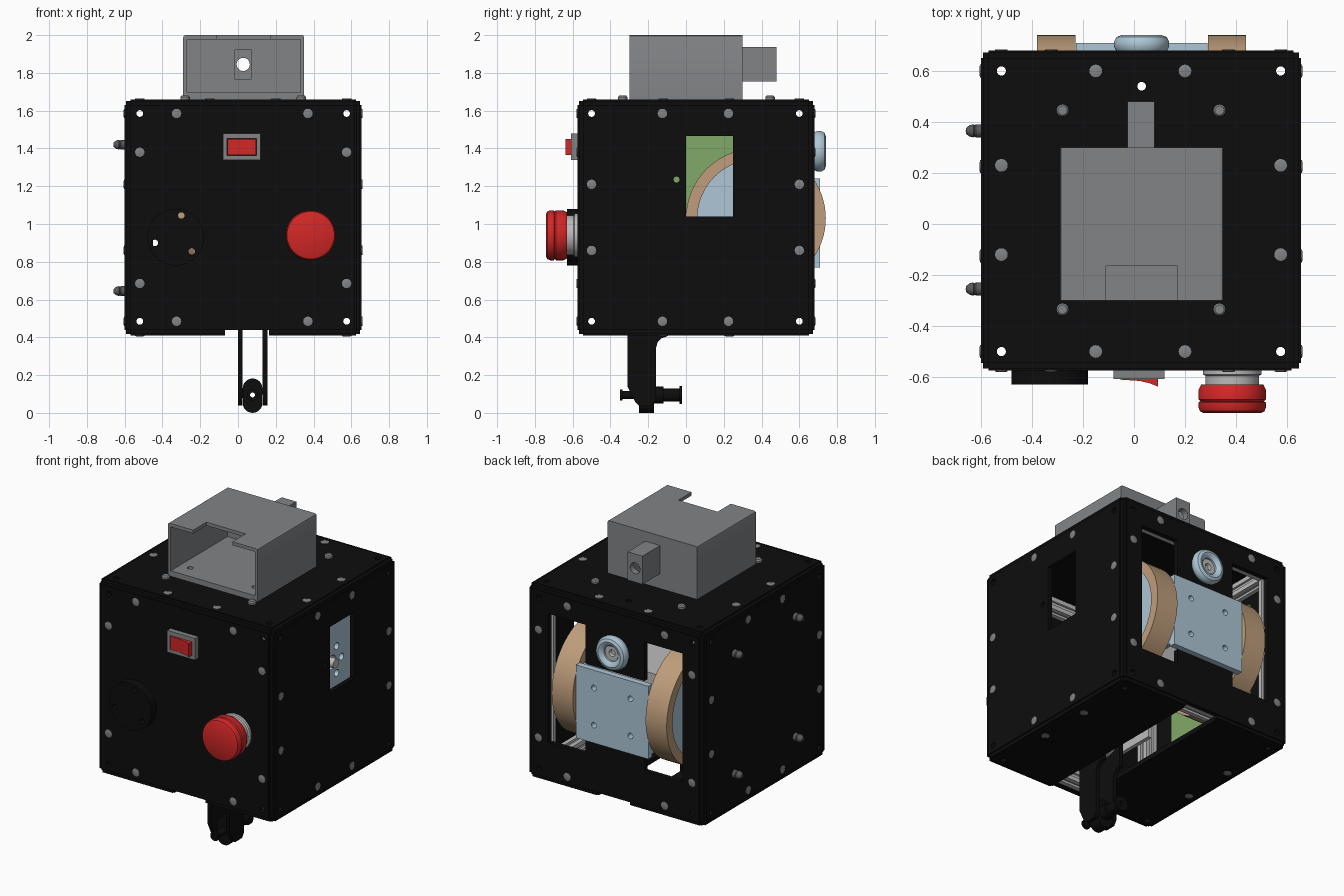
import bpy, bmesh
from math import sin, cos, pi, radians
from mathutils import Matrix

if "Cube" in bpy.data.objects:
    bpy.data.objects.remove(bpy.data.objects["Cube"])


def mat(name, r, g, b):
    m = bpy.data.materials.new(name)
    m.diffuse_color = (r, g, b, 1)
    m.use_nodes = True
    m.node_tree.nodes["Principled BSDF"].inputs["Base Color"].default_value = m.diffuse_color
    return m


BLACK = mat("black", .004, .004, .004)
RED = mat("red", .65, .02, .02)
TAN = mat("tan", .52, .34, .2)
BLUE = mat("pale_blue", .42, .57, .67)
GREEN = mat("green", .22, .4, .14)
GREY = mat("grey", .22, .23, .24)
DARK = mat("dark_grey", .1, .1, .1)
STEEL = mat("steel", .5, .5, .5)

# local (u, v, depth) -> world: x uses (y,z), y uses (x,z), z uses (x,y)
AXES = {'x': ((0, 0, 1), (1, 0, 0), (0, 1, 0)),
        'y': ((1, 0, 0), (0, 0, 1), (0, 1, 0)),
        'z': ((1, 0, 0), (0, 1, 0), (0, 0, 1))}


def finish(name, bm, axis, material):
    bm.transform(Matrix(AXES[axis]).to_4x4())
    bmesh.ops.remove_doubles(bm, verts=bm.verts, dist=1e-5)
    bmesh.ops.recalc_face_normals(bm, faces=bm.faces)
    for f in bm.faces:
        f.smooth = True
    me = bpy.data.meshes.new(name)
    bm.to_mesh(me)
    bm.free()
    me.set_sharp_from_angle(angle=radians(32))
    me.materials.append(material)
    ob = bpy.data.objects.new(name, me)
    bpy.context.collection.objects.link(ob)
    return ob


def rect(u0, v0, u1, v1):
    return [(u0, v0), (u1, v0), (u1, v1), (u0, v1)]


def circle(u, v, r, n=24):
    return [(u + r * cos(2 * pi * i / n), v + r * sin(2 * pi * i / n)) for i in range(n)]


def plate(name, axis, a, b, loops, material):
    """Extrude an outline with holes from a to b along an axis."""
    cu = bpy.data.curves.new(name, 'CURVE')
    cu.dimensions, cu.fill_mode, cu.extrude = '2D', 'BOTH', abs(b - a) / 2
    for pts in loops:
        s = cu.splines.new('POLY')
        s.points.add(len(pts) - 1)
        for p, (u, v) in zip(s.points, pts):
            p.co = (u, v, 0, 1)
        s.use_cyclic_u = True
    tmp = bpy.data.objects.new(name + "_curve", cu)
    bpy.context.collection.objects.link(tmp)
    dg = bpy.context.evaluated_depsgraph_get()
    me = bpy.data.meshes.new_from_object(tmp.evaluated_get(dg))
    bm = bmesh.new()
    bm.from_mesh(me)
    bpy.data.objects.remove(tmp)
    bpy.data.curves.remove(cu)
    bpy.data.meshes.remove(me)
    bm.transform(Matrix.Translation((0, 0, (a + b) / 2)))
    return finish(name, bm, axis, material)


def lathe(name, axis, u, v, profile, material, n=40):
    """Revolve (radius, depth) points about an axis through (u, v)."""
    bm = bmesh.new()
    vs = [bm.verts.new((r, 0, t)) for r, t in profile]
    es = [bm.edges.new(p) for p in zip(vs, vs[1:])]
    bmesh.ops.spin(bm, geom=vs + es, axis=(0, 0, 1), cent=(0, 0, 0), angle=2 * pi, steps=n)
    bm.transform(Matrix.Translation((u, v, 0)))
    return finish(name, bm, axis, material)


def screws(name, axis, face, out, pts, h=.005):
    for u, v in pts:
        lathe(name, axis, u, v, [(.025, face), (.025, face + out * h * .6), (.018, face + out * h),
                                 (0, face + out * h)], GREY, 16)


# panel spans and the centre lines of the inner frame
X, Y, Z = (-.6, .655), (-.575, .68), (.41, 1.66)
XI, YI, ZI = (-.57, .625), (-.545, .65), (.44, 1.63)
FX, FY, FZ = (-.52, .575), (-.5, .6), (.485, 1.585)


def corners(us, vs):
    return [circle(u, v, .018) for u in us for v in vs]


# front and back panels
ports = [(-.3, 1.045), (-.44, .9), (-.245, .855)]
front = [rect(XI[0], ZI[0], XI[1] - .008, ZI[1])] + corners(FX, FZ)
plate("front_panel", 'y', Y[0], YI[0], front + [circle(u, v, .017) for u, v in ports], BLACK)
h_cut = [(-.45, .67), (-.18, .67), (-.18, .765), (.24, .765), (.24, .67), (.51, .67),
         (.51, 1.5), (.24, 1.5), (.24, 1.25), (-.18, 1.25), (-.18, 1.5), (-.45, 1.5)]
plate("back_panel", 'y', YI[1], Y[1], [rect(XI[0], ZI[0], XI[1], ZI[1])] + corners(FX, FZ) + [h_cut], BLACK)
fs = [(x, z) for x in (-.325, .37) for z in FZ] + [(x, z) for x in FX for z in (.685, 1.38)]
screws("front_screw", 'y', Y[0], -1, fs)
screws("back_screw", 'y', Y[1], 1, fs)

# side panels, window on the right
side = [rect(YI[0], ZI[0], YI[1], ZI[1])] + corners(FY, FZ)
plate("left_panel", 'x', X[0], XI[0], side, BLACK)
plate("right_panel", 'x', XI[1], X[1], side + [rect(0, 1.04, .25, 1.465), circle(-.05, 1.235, .016)], BLACK)
ss = [(y, z) for y in (-.125, .225) for z in FZ] + [(y, z) for y in FY for z in (.86, 1.21)]
screws("left_screw", 'x', X[0], -1, ss)
screws("right_screw", 'x', X[1], 1, ss)

# top panel and two-piece bottom panel with a slot for the arm
plate("top_panel", 'z', ZI[1], Z[1], [rect(XI[0], YI[0], XI[1], YI[1])] + corners(FX, FY)
      + [circle(.03, .54, .017)], BLACK)
screws("top_screw", 'z', Z[1], 1, [(x, y) for x in (-.15, .2) for y in FY] + [(x, y) for x in FX for y in (-.12, .23)])
screws("top_bolt", 'z', Z[1], 1, [(x, y) for x in (-.28, .335) for y in (-.335, .445)], .02)
for fx, a, b in ((FX[0], XI[0], -.07), (FX[1], .165, XI[1])):
    plate("bottom_panel", 'z', Z[0], ZI[0], [rect(a, YI[0], b, YI[1])] + corners([fx], FY), BLACK)
    screws("bottom_screw", 'z', Z[0], -1, [(fx, -.12), (fx, .23)])

# black edge strips between panels
for i in (0, 1):
    for j in (0, 1):
        def strip(A, AI, k):
            return sorted((AI[k], A[k] + (.008 if k == 0 else -.008)))
        xs, ys, ys2, zs = strip(X, XI, i), strip(Y, YI, i), strip(Y, YI, j), strip(Z, ZI, j)
        plate("upright_edge", 'z', *ZI, [rect(xs[0], ys2[0], xs[1], ys2[1])], BLACK)
        plate("side_edge", 'y', *YI, [rect(xs[0], zs[0], xs[1], zs[1])], BLACK)
        for a, b in ([XI] if j else [(XI[0], -.07), (.165, XI[1])]):
            plate("cross_edge", 'x', a, b, [rect(ys[0], zs[0], ys[1], zs[1])], BLACK)


# slotted hollow frame bars
def bar(axis, a, b, u, v):
    quarter, out = [(.04, .04), (.012, .04), (.012, .026), (-.012, .026), (-.012, .04)], []
    for k in range(4):
        c, s = (1, 0, -1, 0)[k], (0, 1, 0, -1)[k]
        out += [(u + c * p - s * q, v + s * p + c * q) for p, q in quarter]
    plate("frame_bar", axis, a, b, [out, circle(u, v, .018, 16)], STEEL)


for i in (0, 1):
    for j in (0, 1):
        bar('x', FX[0] + .042, FX[1] - .042, FY[i], FZ[j])
        bar('y', FY[0] + .042, FY[1] - .042, FX[i], FZ[j])
        bar('z', FZ[0] + .042, FZ[1] - .042, FX[i], FY[j])

# socket disc, rocker switch and stop button on the front
plate("socket_disc", 'y', -.63, Y[0], [circle(-.33, .93, .15, 48)] + [circle(u, v, .017) for u, v in ports], BLACK)
plate("switch_bezel", 'y', -.608, Y[0], [rect(-.08, 1.34, .12, 1.48), rect(-.058, 1.362, .098, 1.453)], GREY)
plate("switch_rocker", 'z', 1.365, 1.45, [[(-.055, -.58), (.095, -.58), (.095, -.638), (.06, -.624),
                                           (.02, -.615), (-.055, -.61)]], RED)
lathe("stop_button_base", 'y', .385, .94, [(.115, -.575), (.115, -.59), (.105, -.595), (.105, -.635)], STEEL)
lathe("stop_button", 'y', .385, .94, [(0, -.74), (.115, -.74), (.126, -.734), (.132, -.72), (.132, -.70), (.125, -.695),
                                      (.132, -.688), (.132, -.65), (.122, -.63), (0, -.63)], RED, 56)

# open-fronted housing on top, notched roof and hollow rear stub
plate("housing_floor", 'z', 1.66, 1.695, [rect(-.27, -.3, .33, .28), circle(-.2, -.2, .018), circle(.26, -.2, .018)], GREY)
plate("housing_roof", 'z', 1.978, 2, [[(-.28, -.3), (-.11, -.3), (-.11, -.165), (.17, -.165), (.17, -.3),
                                       (.34, -.3), (.34, .28), (-.28, .28)]], GREY)
for s in (1, -1):
    prof = [(.30, 1.66), (.32, 1.66), (.32, 1.988), (.317, 1.996), (.31, 2), (.30, 2)]
    plate("housing_side", 'y', -.3, .3, [[(.03 + s * u, v) for u, v in prof]], GREY)
plate("housing_back", 'y', .278, .3, [rect(-.27, 1.66, .33, 2), rect(-.015, 1.765, .07, 1.925)], GREY)
plate("stub_sleeve", 'y', .3, .44, [rect(-.025, 1.755, .08, 1.937), rect(-.015, 1.765, .07, 1.925)], GREY)
plate("stub_end", 'y', .44, .48, [rect(-.025, 1.755, .08, 1.937), circle(.0275, 1.845, .035)], GREY)

# pair of drive wheels with drilled hubs
WY, WZ = .37, 1.03
for a, b in ((-.38, -.23), (.29, .44)):
    plate("wheel_tyre", 'x', a, b, [circle(WY, WZ, .37, 72), circle(WY, WZ, .31, 72)], TAN)
    holes = [circle(WY + .1 * cos(k * pi / 3), WZ + .1 * sin(k * pi / 3), .022, 16) for k in range(6)]
    plate("wheel_hub", 'x', a + .03, b - .03, [circle(WY, WZ, .311, 72), circle(WY, WZ, .045)] + holes, BLUE)
    lathe("wheel_axle", 'x', WY, WZ, [(0, a), (.03, a), (.03, b), (0, b)], STEEL, 20)

# motor carrier between the wheels
carrier_holes = [circle(.03 + dx, 1.005 + dz, .018) for dx in (-.13, .13) for dz in (-.12, .12)]
plate("carrier_plate", 'y', .67, .71, [rect(-.228, .77, .288, 1.24)] + carrier_holes, BLUE)
for a in (-.228, .263):
    plate("carrier_cheek", 'x', a, a + .025, [rect(.1, .79, .67, 1.22)], BLUE)
plate("motor_block", 'y', .1, .48, [rect(-.2, .82, .26, 1.2)], STEEL)

# rounded roller above the carrier
lathe("rear_roller", 'y', .03, 1.385, [(.05, .69), (.05, .722), (.062, .735), (.08, .74), (.098, .733), (.108, .715),
                                       (.108, .695), (.1, .68), (.05, .68)], BLUE, 48)
lathe("roller_bearing", 'y', .03, 1.385, [(.05, .71), (.022, .71), (.018, .69), (0, .69)], STEEL, 24)

# circuit board on the left wall with its outside knobs
plate("circuit_board", 'x', -.55, -.535, [rect(-.3, .6, .41, 1.475)], GREEN)
for y in (-.255, .365):
    for z in (.645, 1.42):
        lathe("side_knob", 'x', y, z, [(0, -.66), (.012, -.658), (.022, -.645), (.026, -.63), (.022, -.625),
                                       (.026, -.62), (.026, -.54)], DARK, 24)

# drop arm: two cheeks, tip lug and cross tube
arm = [(-.31, .6), (-.31, .14), (-.27, .06), (-.25, .04), (-.18, .04), (-.16, .07), (-.16, .34),
       (-.15, .375), (-.13, .395), (-.1, .405), (-.1, .6)]
for a in (0, .13):
    plate("arm_cheek", 'x', a, a + .025, [arm], BLACK)
capsule = [(.077 + .052 * cos(t * pi / 12), (.13 if t <= 12 else .052) + .052 * sin(t * pi / 12)) for t in range(24)]
plate("arm_tip", 'y', -.25, -.17, [capsule, circle(.077, .095, .013, 16)], BLACK)
for a, b, r in ((-.35, -.335, .03), (-.335, -.25, .022), (-.17, -.12, .045), (-.12, -.035, .035), (-.035, -.02, .047)):
    plate("arm_tube", 'y', a, b, [circle(.077, .095, r, 28), circle(.077, .095, .013, 16)], BLACK)
lathe("arm_cross_pin", 'x', -.22, .1, [(0, .0), (.02, .0), (.02, .03), (0, .03)], BLACK, 16)

# arm pulley and drilled bracket inside the body
plate("arm_pulley", 'x', .035, .12, [circle(-.2, .62, .12, 40), circle(-.2, .62, .03)], STEEL)
plate("arm_bracket", 'x', -.05, -.025, [rect(-.46, .53, .1, .72)] + [circle(-.4 + .09 * k, .6, .02, 16)
                                                                      for k in range(6)], STEEL)
